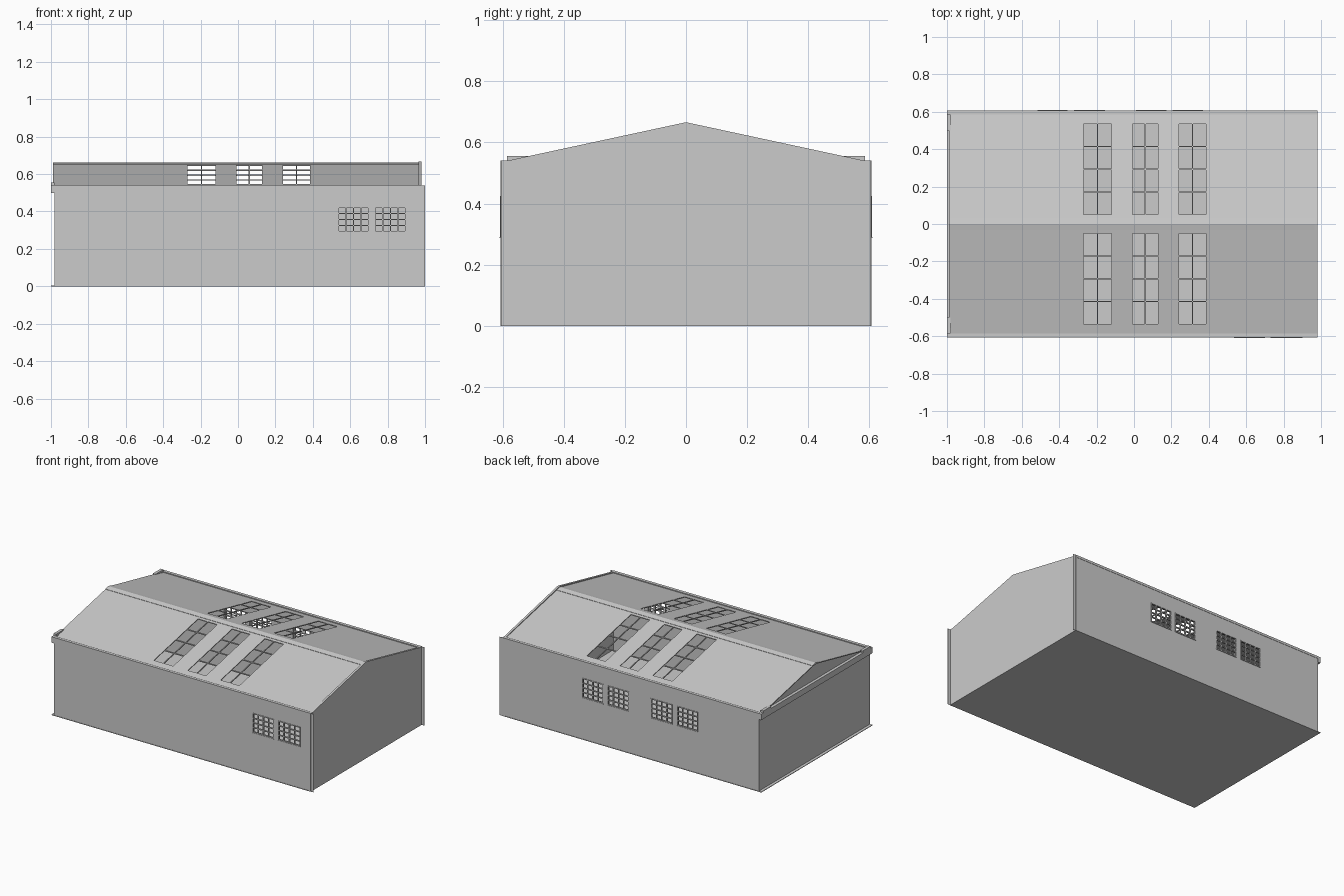
import bpy, bmesh
from mathutils import Vector

if "Cube" in bpy.data.objects:
    bpy.data.objects.remove(bpy.data.objects["Cube"])

RIDGE, SLOPE = 0.659, 0.212        # roof height at ridge and fall per unit of y
HALF_D = 0.605                     # outer face of the long walls
V = Vector


def finish(name, bm):
    bmesh.ops.recalc_face_normals(bm, faces=bm.faces)
    me = bpy.data.meshes.new(name)
    bm.to_mesh(me)
    bm.free()
    ob = bpy.data.objects.new(name, me)
    bpy.context.collection.objects.link(ob)
    return ob


def panel(name, origin, u, v, depth, us, vs, is_hole):
    """Slab made on a grid of breakpoints, with some cells left open."""
    bm = bmesh.new()
    pts = [[bm.verts.new(origin + u * a + v * b) for b in vs] for a in us]
    for i in range(len(us) - 1):
        for j in range(len(vs) - 1):
            mid = ((us[i] + us[i + 1]) / 2, (vs[j] + vs[j + 1]) / 2)
            if not is_hole(i, j, mid):
                bm.faces.new((pts[i][j], pts[i + 1][j], pts[i + 1][j + 1], pts[i][j + 1]))
    loose = [p for p in bm.verts if not p.link_faces]
    bmesh.ops.delete(bm, geom=loose, context='VERTS')
    ext = bmesh.ops.extrude_face_region(bm, geom=bm.faces[:], use_keep_orig=True)
    moved = [g for g in ext['geom'] if isinstance(g, bmesh.types.BMVert)]
    bmesh.ops.translate(bm, verts=moved, vec=depth)
    return finish(name, bm)


def pierced(name, origin, u, v, depth, u_rng, v_rng, holes):
    """Slab with rectangular openings (u0, u1, v0, v1)."""
    us = sorted({*u_rng, *[h[k] for h in holes for k in (0, 1)]})
    vs = sorted({*v_rng, *[h[k] for h in holes for k in (2, 3)]})
    inside = lambda i, j, m: any(h[0] < m[0] < h[1] and h[2] < m[1] < h[3] for h in holes)
    return panel(name, origin, u, v, depth, us, vs, inside)


def lattice(name, origin, u, v, depth, hole, cols, rows, bar):
    """Glazing bars filling one opening."""
    def breaks(a, b, n):
        step = (b - a - bar) / n
        return sorted(x for k in range(n + 1) for x in (a + k * step, a + k * step + bar))
    us, vs = breaks(hole[0], hole[1], cols), breaks(hole[2], hole[3], rows)
    return panel(name, origin, u, v, depth, us, vs, lambda i, j, m: i % 2 == 1 and j % 2 == 1)


def box(name, x0, x1, y0, y1, z0, z1):
    return pierced(name, V((0, 0, z0)), V((1, 0, 0)), V((0, 1, 0)), V((0, 0, z1 - z0)),
                   (x0, x1), (y0, y1), [])


def profile(name, pts, x0, x1):
    """Outline in the y-z plane extruded along x."""
    bm = bmesh.new()
    face = bm.faces.new([bm.verts.new((x0, y, z)) for y, z in pts])
    ext = bmesh.ops.extrude_face_region(bm, geom=[face], use_keep_orig=True)
    bmesh.ops.translate(bm, vec=(x1 - x0, 0, 0),
                        verts=[g for g in ext['geom'] if isinstance(g, bmesh.types.BMVert)])
    return finish(name, bm)


# Floor slab
box("floor", -1.0, 0.98, -0.607, 0.607, 0, 0.004)

# Window and skylight positions
X, Z = V((1, 0, 0)), V((0, 0, 1))
windows = {
    -1: [(0.535, 0.70, 0.29, 0.425), (0.73, 0.90, 0.29, 0.425)],
    1: [(-0.515, -0.355, 0.29, 0.425), (-0.32, -0.155, 0.29, 0.425),
        (0.01, 0.175, 0.29, 0.425), (0.205, 0.37, 0.29, 0.425)],
}
skylights = [(-0.275, -0.115, 0.045, 0.54), (-0.015, 0.135, 0.045, 0.54), (0.235, 0.39, 0.045, 0.54)]

for s, side in ((-1, "front"), (1, "back")):
    inward = V((0, -s, 0))
    face = V((0, s * HALF_D, 0))
    # Long wall with window openings, and its thin end fin
    pierced(side + "_wall", face, X, Z, inward * 0.02, (-0.98, 0.98), (0, 0.54), windows[s])
    pierced(side + "_wall_fin", face, X, Z, inward * 0.002, (0.98, 1.0), (0, 0.54), [])
    # Window bars and sills
    for n, w in enumerate(windows[s]):
        lattice(f"{side}_window_{n}", face - inward * 0.003, X, Z, inward * 0.01, w, 4, 4, 0.006)
        ys = sorted((s * 0.60, s * 0.61))
        box(f"{side}_sill_{n}", w[0], w[1], *ys, 0.287, 0.291)
    # Roof slope with skylight openings
    top, down = V((0, 0, RIDGE)), V((0, s, -SLOPE))
    pierced(side + "_roof", top, X, down, V((0, 0, -0.006)), (-0.99, 0.97), (0, 0.587), skylights)
    for n, h in enumerate(skylights):
        lattice(f"{side}_skylight_{n}", top, X, down, V((0, 0, -0.006)), h, 2, 4, 0.006)
    # Eave ledge and small corner block at the open end
    box(side + "_eave", -1.0, 0.98, *sorted((s * 0.585, s * 0.607)), 0.525, 0.541)
    box(side + "_corner_block", -1.0, -0.98, *sorted((s * 0.50, s * 0.585)), 0.535, 0.555)

# Ridge cap
profile("ridge_cap", [(-0.033, 0.654), (0, 0.662), (0.033, 0.654), (0.033, 0.650), (-0.033, 0.650)],
        -0.99, 0.97)

# End walls: right gable stands above the roof, left gable sits under it
profile("right_gable", [(-0.607, 0), (0.607, 0), (0.607, 0.54), (0.585, 0.54), (0, 0.666),
                        (-0.585, 0.54), (-0.607, 0.54)], 0.965, 0.98)
profile("left_gable", [(-0.587, 0), (0.587, 0), (0.587, 0.53), (0, 0.655), (-0.587, 0.53)],
        -0.98, -0.965)
# Ledge across the left end
box("left_ledge", -1.0, -0.978, -0.607, 0.607, 0.50, 0.541)
